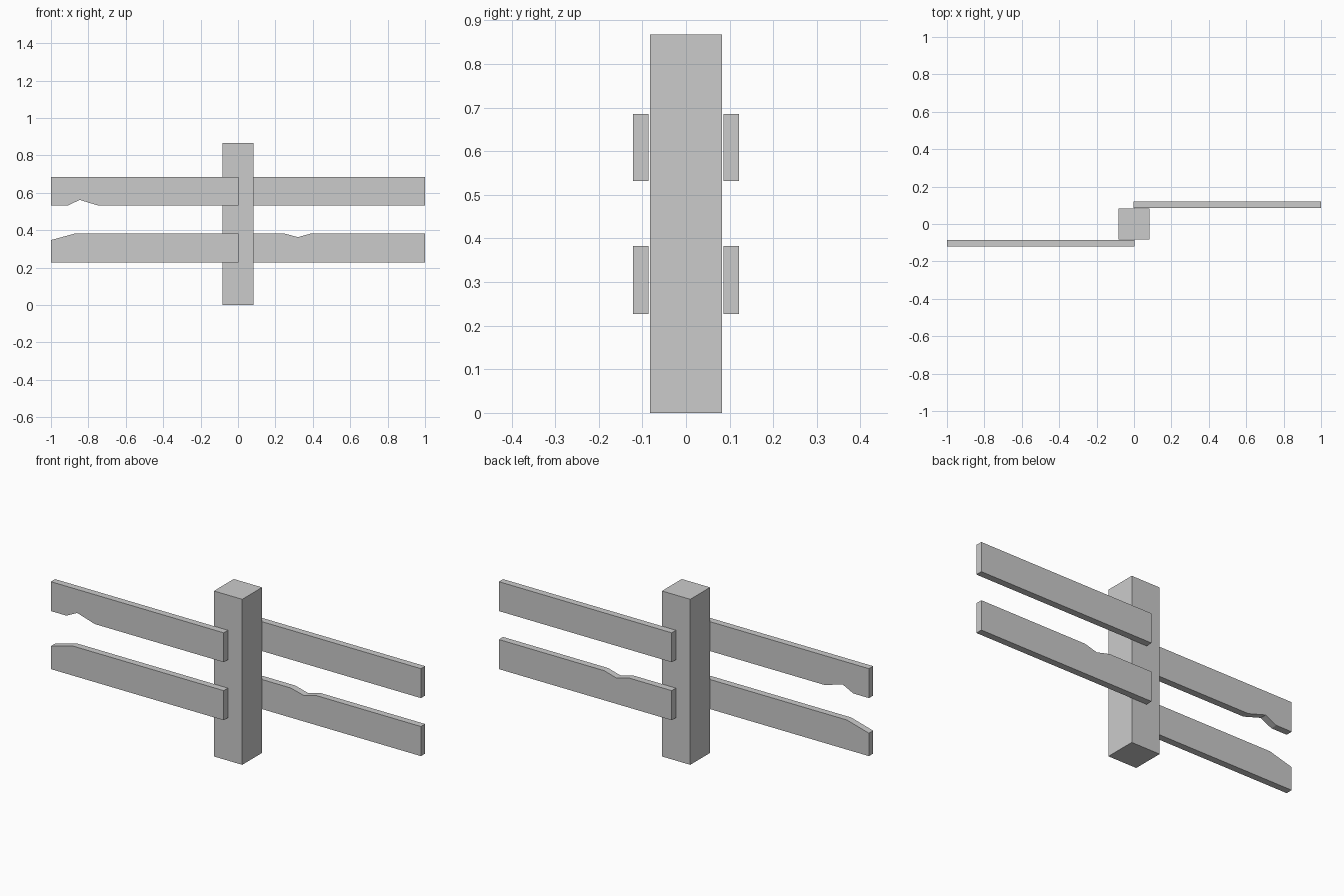
import bpy, bmesh

if "Cube" in bpy.data.objects:
    bpy.data.objects.remove(bpy.data.objects["Cube"])


def extrude_profile(name, profile, y0, y1):
    """Extrude an (x, z) outline from y0 to y1 into a closed flat-faced solid."""
    bm = bmesh.new()
    face = bm.faces.new([bm.verts.new((x, y0, z)) for x, z in profile])
    result = bmesh.ops.extrude_face_region(bm, geom=[face])
    moved = [g for g in result["geom"] if isinstance(g, bmesh.types.BMVert)]
    bmesh.ops.translate(bm, verts=moved, vec=(0, y1 - y0, 0))
    bmesh.ops.recalc_face_normals(bm, faces=bm.faces)
    mesh = bpy.data.meshes.new(name)
    bm.to_mesh(mesh)
    bm.free()
    obj = bpy.data.objects.new(name, mesh)
    bpy.context.collection.objects.link(obj)
    return obj


def board(name, x0, x1, z0, z1, y0, y1, bottom=(), top=None):
    """Plank outline: optional bottom notch (left to right) and top edge (right to left)."""
    top = top or [(x1, z1), (x0, z1)]
    extrude_profile(name, [(x0, z0), *bottom, (x1, z0), *top], y0, y1)


UPPER = (0.531, 0.685)
LOWER = (0.227, 0.382)
FRONT = (-0.121, -0.086)
BACK = (0.086, 0.121)
LEFT = (-1.0, 0.002)
RIGHT = (-0.002, 1.0)

# Square post
P = 0.082
extrude_profile("post", [(-P, 0), (P, 0), (P, 0.867), (-P, 0.867)], -P, P)

# Front boards, running left: chipped underside and broken end corner
board("front_upper_board", *LEFT, *UPPER, *FRONT,
      bottom=[(-0.91, 0.531), (-0.847, 0.562), (-0.745, 0.531)])
board("front_lower_board", *LEFT, *LOWER, *FRONT,
      top=[(0.002, 0.382), (-0.872, 0.382), (-1.0, 0.347)])

# Back boards, running right: plain upper, chipped top edge on lower
board("back_upper_board", *RIGHT, *UPPER, *BACK)
board("back_lower_board", *RIGHT, *LOWER, *BACK,
      top=[(1.0, 0.382), (0.39, 0.382), (0.321, 0.363), (0.246, 0.382), (-0.002, 0.382)])
